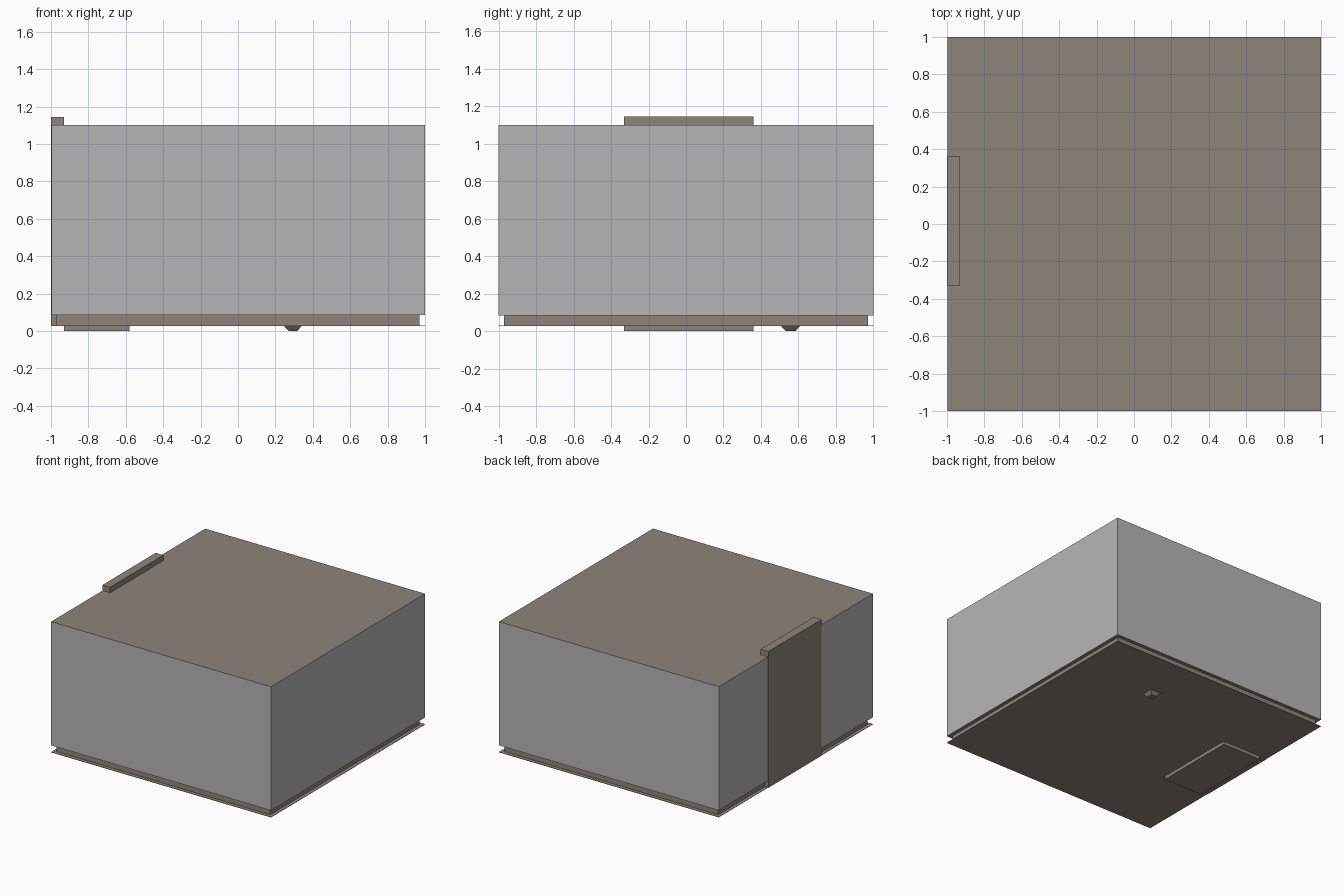
import bpy, bmesh

if "Cube" in bpy.data.objects:
    bpy.data.objects.remove(bpy.data.objects["Cube"])


def material(name, rgb):
    m = bpy.data.materials.new(name)
    m.diffuse_color = (*rgb, 1.0)
    m.use_nodes = True
    m.node_tree.nodes["Principled BSDF"].inputs["Base Color"].default_value = m.diffuse_color
    return m


GREY = material("light grey wall", (0.47, 0.47, 0.47))
BROWN = material("grey brown", (0.268, 0.235, 0.198))


def block(name, x, y, z, mats, taper=0.0):
    """Box from axis ranges; taper pulls in the bottom corners."""
    bm = bmesh.new()
    bmesh.ops.create_cube(bm, size=2)
    for v in bm.verts:
        t = taper if v.co.z < 0 else 0.0
        sx, sy = v.co.x, v.co.y
        v.co.x = (x[1] - t) if sx > 0 else (x[0] + t)
        v.co.y = (y[1] - t) if sy > 0 else (y[0] + t)
        v.co.z = z[1] if v.co.z > 0 else z[0]
    bm.normal_update()
    # with two materials: the second goes on top and bottom faces
    for f in bm.faces:
        f.material_index = 1 if len(mats) > 1 and abs(f.normal.z) > 0.5 else 0
    me = bpy.data.meshes.new(name)
    bm.to_mesh(me)
    bm.free()
    for m in mats:
        me.materials.append(m)
    ob = bpy.data.objects.new(name, me)
    bpy.context.collection.objects.link(ob)
    return ob


PANEL_Y = (-0.33, 0.36)

# main body: grey walls, brown roof and underside
block("main_body", (-0.998, 1), (-1, 1), (0.085, 1.10), [GREY, BROWN])
# recessed plinth and thin floor sheet beneath it
block("plinth", (-0.97, 0.97), (-0.97, 0.97), (0.029, 0.085), [BROWN])
block("floor_sheet", (-0.998, 1), (-1, 1), (0.027, 0.030), [BROWN])
# upright panel, flush in the left wall and rising above the roof
block("side_panel", (-1, -0.93), PANEL_Y, (0.026, 1.145), [BROWN])
# pad and small tapered drain under the floor
block("under_pad", (-0.93, -0.58), PANEL_Y, (0, 0.028), [BROWN])
block("drain", (0.245, 0.342), (0.507, 0.609), (0, 0.028), [BROWN], taper=0.025)
